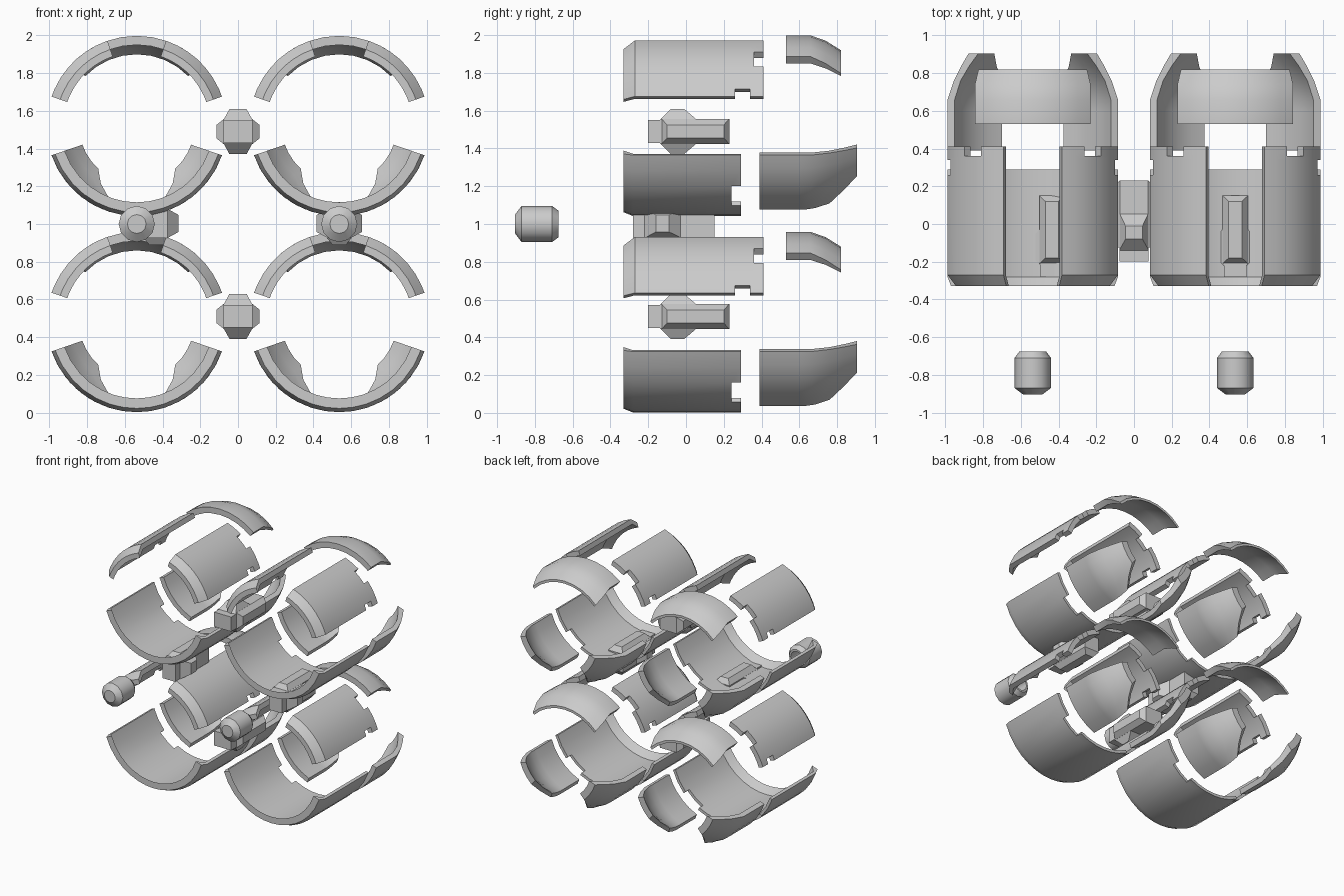
import bpy, bmesh
from math import sin, cos, pi, radians
from mathutils import Matrix

if "Cube" in bpy.data.objects:
    bpy.data.objects.remove(bpy.data.objects["Cube"])


def finish(name, bm, smooth=25):
    bmesh.ops.recalc_face_normals(bm, faces=bm.faces)
    me = bpy.data.meshes.new(name)
    bm.to_mesh(me)
    bm.free()
    ob = bpy.data.objects.new(name, me)
    bpy.context.collection.objects.link(ob)
    if smooth:
        bpy.ops.object.select_all(action='DESELECT')
        ob.select_set(True)
        bpy.context.view_layer.objects.active = ob
        bpy.ops.object.shade_smooth_by_angle(angle=radians(smooth))
    return ob


def lerp(pts, y, k):
    # piecewise-linear lookup in a list of (y, outer radius, inner radius)
    for p, q in zip(pts, pts[1:]):
        if y <= q[0]:
            return p[k] + (q[k] - p[k]) * (y - p[0]) / (q[0] - p[0])
    return pts[-1][k]


def shell(name, cx, cz, up, angles, ys, prof, cut=None, warp=None):
    # curved plate with thickness; cells for which cut(angle, y) is true are left out
    bm = bmesh.new()
    cache = {}
    na, ny = len(angles) - 1, len(ys) - 1

    def v(i, j, k):
        if (i, j, k) not in cache:
            a, y = warp(angles[i], ys[j]) if warp else (angles[i], ys[j])
            a = radians(a)
            r = lerp(prof, y, k)
            cache[i, j, k] = bm.verts.new((cx + r * sin(a), y, cz + up * r * cos(a)))
        return cache[i, j, k]

    def keep(i, j):
        if not (0 <= i < na and 0 <= j < ny):
            return False
        a = abs(angles[i] + angles[i + 1]) / 2
        return not (cut and cut(a, (ys[j] + ys[j + 1]) / 2))

    for i in range(na):
        for j in range(ny):
            if not keep(i, j):
                continue
            c = [(i, j), (i + 1, j), (i + 1, j + 1), (i, j + 1)]
            for k in (1, 2):
                bm.faces.new([v(*p, k) for p in c])
            for n, (di, dj) in enumerate([(0, -1), (1, 0), (0, 1), (-1, 0)]):
                if not keep(i + di, j + dj):
                    p, q = c[n], c[(n + 1) % 4]
                    bm.faces.new([v(*p, 1), v(*q, 1), v(*q, 2), v(*p, 2)])
    return finish(name, bm)


def loft(bm, rings):
    # capped skin through rings with equal point counts
    rows = [[bm.verts.new(p) for p in r] for r in rings]
    n = len(rows[0])
    for a, b in zip(rows, rows[1:]):
        for i in range(n):
            bm.faces.new([a[i], a[(i + 1) % n], b[(i + 1) % n], b[i]])
    bm.faces.new(rows[0])
    bm.faces.new(rows[-1])


def latch(name, x, y, z, turned):
    bm = bmesh.new()

    def rect_x(u, y0, y1, v):
        return [(u, y0, -v), (u, y1, -v), (u, y1, v), (u, y0, v)]

    def rect_z(h, y0, y1, u):
        return [(-u, y0, h), (u, y0, h), (u, y1, h), (-u, y1, h)]

    # long body with bevelled sides, nose block, cross bump
    loft(bm, [rect_x(-.115, -.10, .20, .035), rect_x(-.075, -.13, .23, .067),
              rect_x(.075, -.13, .23, .067), rect_x(.115, -.10, .20, .035)])
    loft(bm, [rect_x(-.078, -.20, -.12, .06), rect_x(.078, -.20, -.12, .06)])
    loft(bm, [rect_z(-.12, -.08, -.01, .045), rect_z(-.06, -.14, .06, .078),
              rect_z(.06, -.14, .06, .078), rect_z(.12, -.08, -.01, .045)])
    if turned:
        bm.transform(Matrix.Rotation(pi / 2, 4, 'Y'))
    bm.transform(Matrix.Translation((x, y, z)))
    finish(name, bm, 0)


def knob(name, x, z, sides=12):
    # chamfered barrel with a blind hole at the back
    bm = bmesh.new()
    prof = [(-.905, .05), (-.87, .096), (-.71, .096), (-.675, .07), (-.675, .055), (-.80, .055)]
    loft(bm, [[(x + r * sin(2 * pi * i / sides), y, z + r * cos(2 * pi * i / sides))
               for i in range(sides)] for y, r in prof])
    finish(name, bm, 35)


R = .478
PLATE = [(-.33, .43, .39), (-.27, R, .438), (.41, R, .438)]
CRADLE = [(-.33, .458, .405), (-.28, R, .455), (.29, R, .455)]
CAP = [(.53, R, .43), (.66, R, .43), (.74, .45, .415), (.82, .40, .38)]
REAR = [(.39, R, .438), (.66, R, .438), (.76, .443, .405), (.84, .40, .355), (.905, .36, .305)]
plate_a = [19, 27, 35, 42, 49, 57.5, 66, 71]
half_a = [9, 18, 28, 38, 48, 60, 71]
cradle_a = [-a for a in reversed(half_a)] + [0] + half_a
cap_a = [-40, -30, -20, -10, 0, 10, 20, 30, 40]
rear_a = [22, 32, 42, 52, 62, 71]


def plate_cut(a, y):
    return (.26 < y < .34 and a > 66) or (y > .36 and 35 < a < 49)


def cradle_cut(a, y):
    return y > .24 and 28 < a < 48


def cap_warp(a, y):
    # cap spreads a little as it tapers
    return a * (1 + .15 * max(0, y - .66) / .16), y


def rear_warp(a, y):
    # clipped lower rear corner
    if y < .6:
        return a, y
    end = min(.905, .76 + .145 * (abs(a) - 22) / 20)
    return a, .6 + (y - .6) * (end - .6) / .305


# four split housings
for row, cz in (("lower", .48), ("upper", 1.52)):
    for side, cx in (("left", -.537), ("right", .537)):
        tag = f"{row}_{side}"
        shell("cradle_" + tag, cx, cz, -1, cradle_a, [-.33, -.28, .24, .29], CRADLE, cradle_cut)
        shell("rear_cap_" + tag, cx, cz, 1, cap_a, [.53, .66, .74, .82], CAP, None, cap_warp)
        for s, part in ((-1, "a_"), (1, "b_")):
            shell("top_plate_" + part + tag, cx, cz, 1, [s * a for a in plate_a],
                  [-.33, -.27, .26, .34, .36, .41], PLATE, plate_cut)
            shell("rear_guard_" + part + tag, cx, cz, -1, [s * a for a in rear_a],
                  [.39, .60, .66, .76, .84, .905], REAR, None, rear_warp)

# latches between the housings
latch("latch_centre_lower", 0, 0, .51, False)
latch("latch_centre_upper", 0, 0, 1.49, False)
latch("latch_left", -.435, -.08, 1.003, True)
latch("latch_right", .537, -.08, 1.003, True)

# front knobs
for side, x in (("left", -.537), ("right", .537)):
    knob("knob_" + side, x, 1.0)
